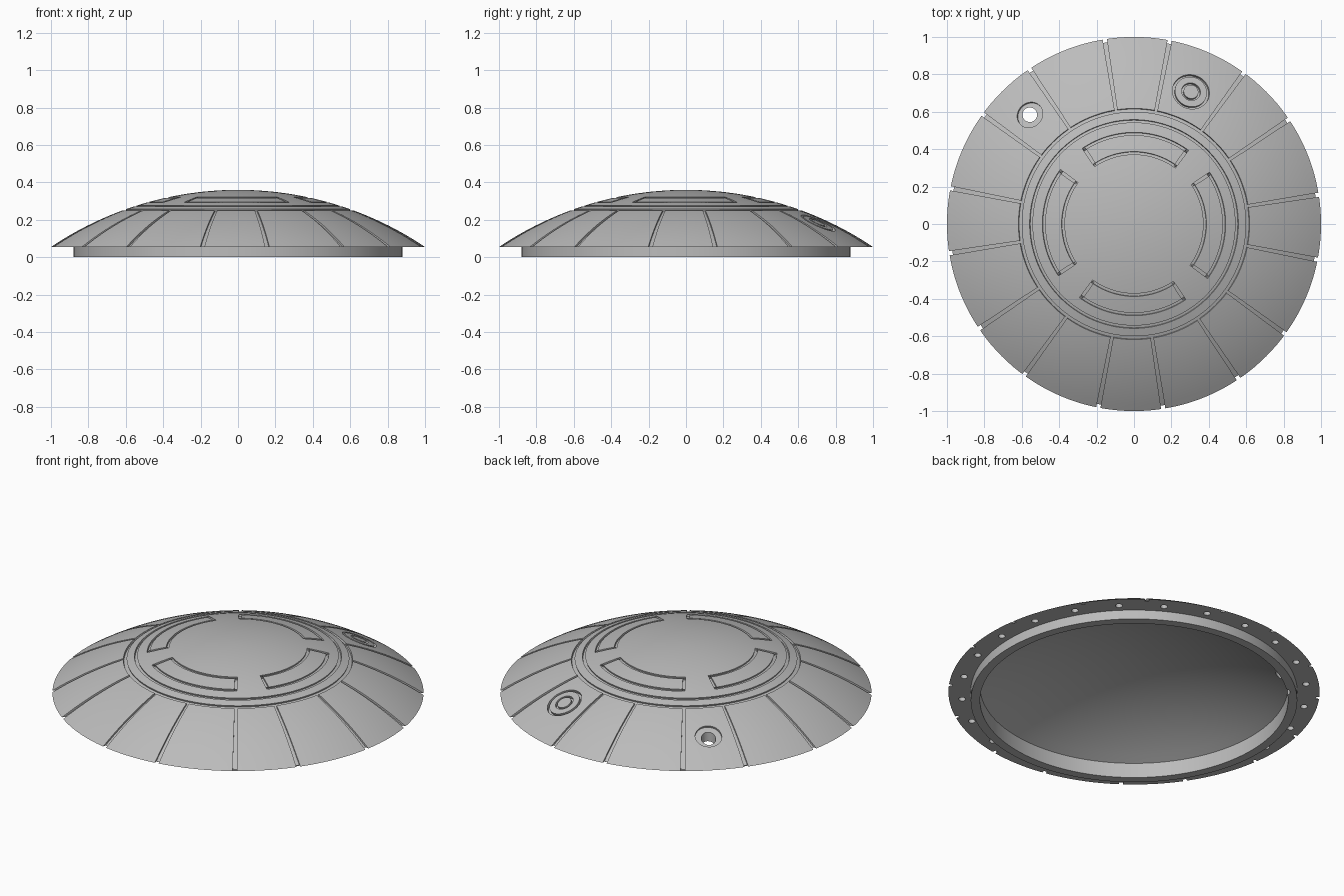
import bpy, bmesh, math
from math import sin, cos, radians, asin, atan2, hypot
from mathutils import Matrix, Vector

if "Cube" in bpy.data.objects:
    bpy.data.objects.remove(bpy.data.objects["Cube"], do_unlink=True)

# Dome sphere: outer radius, wall thickness, centre height
R, WALL, CZ = 1.79, 0.06, -1.43
TURN = 360

grey = bpy.data.materials.new("hull_grey")
grey.use_nodes = True
grey.diffuse_color = (0.5, 0.5, 0.5, 1)
grey.node_tree.nodes["Principled BSDF"].inputs["Base Color"].default_value = (0.5, 0.5, 0.5, 1)


def lathe(bm, profile, a0=0, a1=TURN, steps=144, matrix=Matrix()):
    """Sweep a closed (radius, height) loop about z, capping open ends."""
    full = a1 - a0 == TURN
    rings = []
    for i in range(steps if full else steps + 1):
        a = radians(a0 + (a1 - a0) * i / steps)
        rings.append([bm.verts.new(matrix @ Vector((r * cos(a), r * sin(a), z)))
                      for r, z in profile])
    n = len(profile)
    pairs = list(zip(rings, rings[1:]))
    if full:
        pairs.append((rings[-1], rings[0]))
    for p, q in pairs:
        for j in range(n):
            k = (j + 1) % n
            bm.faces.new((p[j], p[k], q[k], q[j]))
    if not full:
        bm.faces.new(rings[0])
        bm.faces.new(rings[-1][::-1])


def arc(radius, r0, r1, n):
    """Points on a sphere slice, from radius r0 to r1 as seen from above."""
    t0, t1 = asin(r0 / R), asin(r1 / R)
    ts = [t0 + (t1 - t0) * i / n for i in range(n + 1)]
    return [(radius * sin(t), radius * cos(t) + CZ) for t in ts]


def groove(bm, r0, r1, a0=0, a1=TURN, depth=0.01, steps=144, matrix=Matrix()):
    """Curved cutter that follows the dome surface."""
    n = max(1, round((r1 - r0) / 0.04))
    profile = arc(R - depth, r0, r1, n) + arc(R + 0.02, r1, r0, n)
    lathe(bm, profile, a0, a1, steps, matrix)


def drill(bm, x, y, z0, z1, radius, steps):
    profile = [(0, z0), (radius, z0), (radius, z1), (0, z1)]
    lathe(bm, profile, steps=steps, matrix=Matrix.Translation((x, y, 0)))


def tilt_to(x, y):
    """Rotate about the dome centre so that z passes over (x, y)."""
    turn = (Matrix.Rotation(atan2(y, x), 4, 'Z')
            @ Matrix.Rotation(asin(hypot(x, y) / R), 4, 'Y'))
    centre = Matrix.Translation((0, 0, CZ))
    return centre @ turn @ centre.inverted()


def make(name, bm):
    bmesh.ops.remove_doubles(bm, verts=bm.verts, dist=1e-5)
    bmesh.ops.recalc_face_normals(bm, faces=bm.faces)
    mesh = bpy.data.meshes.new(name)
    bm.to_mesh(mesh)
    bm.free()
    ob = bpy.data.objects.new(name, mesh)
    bpy.context.collection.objects.link(ob)
    mesh.materials.append(grey)
    return ob


# Dome shell with a flat rim underneath
bm = bmesh.new()
inner = arc(R - WALL, R * asin(0) , 0.83 * R / (R - WALL), 16)
lathe(bm, arc(R, 0, 1, 24) + [(0.88, 0.055), (0.83, 0.055)] + inner[::-1])
dome = make("dome_shell", bm)

# Base ring below the rim
bm = bmesh.new()
lathe(bm, [(0.83, 0), (0.88, 0), (0.88, 0.055), (0.83, 0.055)])
ring = make("base_ring", bm)

cutters = []


def cutter(name, build):
    bm = bmesh.new()
    build(bm)
    ob = make(name, bm)
    ob.hide_render = True
    cutters.append(ob)
    return ob


def seams(bm):
    # Two circular seams and the radial panel seams
    groove(bm, 0.60, 0.618)
    groove(bm, 0.543, 0.558)
    for k in range(8):
        for a in (9, 34):
            mid = 45 * k + a
            groove(bm, 0.61, 1.04, mid - 0.65, mid + 0.65, steps=1)


def hatches(bm):
    # Four curved hatch outlines around the crown
    for k in range(4):
        a0, a1 = 90 * k - 36.5, 90 * k + 34.5
        groove(bm, 0.475, 0.49, a0, a1, steps=28)
        groove(bm, 0.372, 0.387, a0, a1, steps=28)
        groove(bm, 0.38, 0.482, a0, a0 + 2, steps=1)
        groove(bm, 0.38, 0.482, a1 - 2, a1, steps=1)


def port_rings(bm):
    # Round port outline and the sunk collar round the hole
    port = tilt_to(0.305, 0.708)
    groove(bm, 0.087, 0.1, depth=0.016, steps=48, matrix=port)
    groove(bm, 0.04, 0.051, depth=0.016, steps=48, matrix=port)
    groove(bm, 0.02, 0.072, depth=0.012, steps=48, matrix=tilt_to(-0.557, 0.584))


def bolt_holes(bm):
    for k in range(24):
        a = radians(15 * k)
        drill(bm, 0.93 * cos(a), 0.93 * sin(a), 0.02, 0.08, 0.019, 16)


through = cutter("through_hole_cutter", lambda bm: drill(bm, -0.557, 0.584, -0.1, 0.4, 0.039, 32))
cutter("seam_cutter", seams)
cutter("hatch_cutter", hatches)
cutter("port_cutter", port_rings)
cutter("bolt_hole_cutter", bolt_holes)


def cut(ob, tools):
    for tool in tools:
        mod = ob.modifiers.new(tool.name, 'BOOLEAN')
        mod.operation, mod.solver, mod.object = 'DIFFERENCE', 'EXACT', tool
        mod.use_self = tool is not through
    graph = bpy.context.evaluated_depsgraph_get()
    mesh = bpy.data.meshes.new_from_object(ob.evaluated_get(graph))
    ob.modifiers.clear()
    ob.data = mesh


cut(dome, cutters)
cut(ring, [through])
for ob in cutters:
    bpy.data.objects.remove(ob, do_unlink=True)

# Smooth curved faces, keep cut edges crisp
for ob in (dome, ring):
    bpy.ops.object.select_all(action='DESELECT')
    ob.select_set(True)
    bpy.context.view_layer.objects.active = ob
    bpy.ops.object.shade_smooth_by_angle(angle=radians(25))
    ob.modifiers.new("even_normals", 'WEIGHTED_NORMAL').keep_sharp = True
